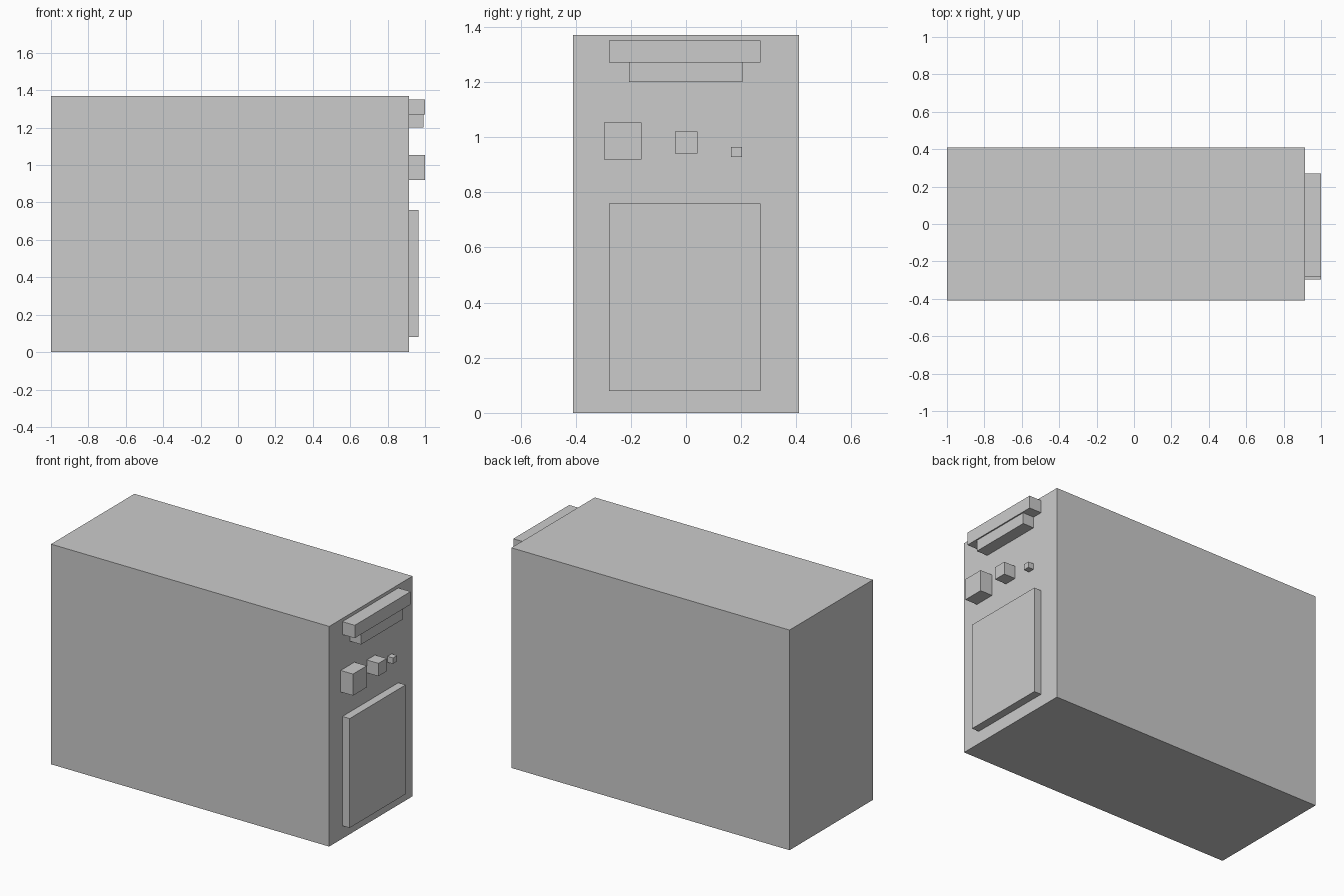
import bpy

if "Cube" in bpy.data.objects:
    bpy.data.objects.remove(bpy.data.objects["Cube"])

FACE_X = 0.915  # plane of the panel that carries the controls


def box(name, x, y, z):
    """Box spanning the (min, max) ranges on each axis."""
    bpy.ops.mesh.primitive_cube_add(size=1)
    ob = bpy.context.object
    ob.name = name
    spans = (x, y, z)
    ob.location = [(a + b) / 2 for a, b in spans]
    ob.scale = [b - a for a, b in spans]
    bpy.ops.object.transform_apply(location=True, rotation=False, scale=True)
    return ob


# Main case
box("tower_case", (-1.0, FACE_X), (-0.41, 0.41), (0.0, 1.37))

# Parts standing proud of the front panel: depth, y range, z range
fittings = {
    "drive_bay_upper": (0.085, (-0.28, 0.27), (1.27, 1.35)),
    "drive_bay_lower": (0.077, (-0.206, 0.204), (1.20, 1.27)),
    "large_button": (0.085, (-0.297, -0.162), (0.919, 1.053)),
    "medium_button": (0.08, (-0.04, 0.041), (0.94, 1.02)),
    "small_button": (0.038, (0.163, 0.203), (0.928, 0.965)),
    "lower_panel": (0.05, (-0.28, 0.27), (0.08, 0.76)),
}
for name, (depth, y, z) in fittings.items():
    box(name, (FACE_X, FACE_X + depth), y, z)
